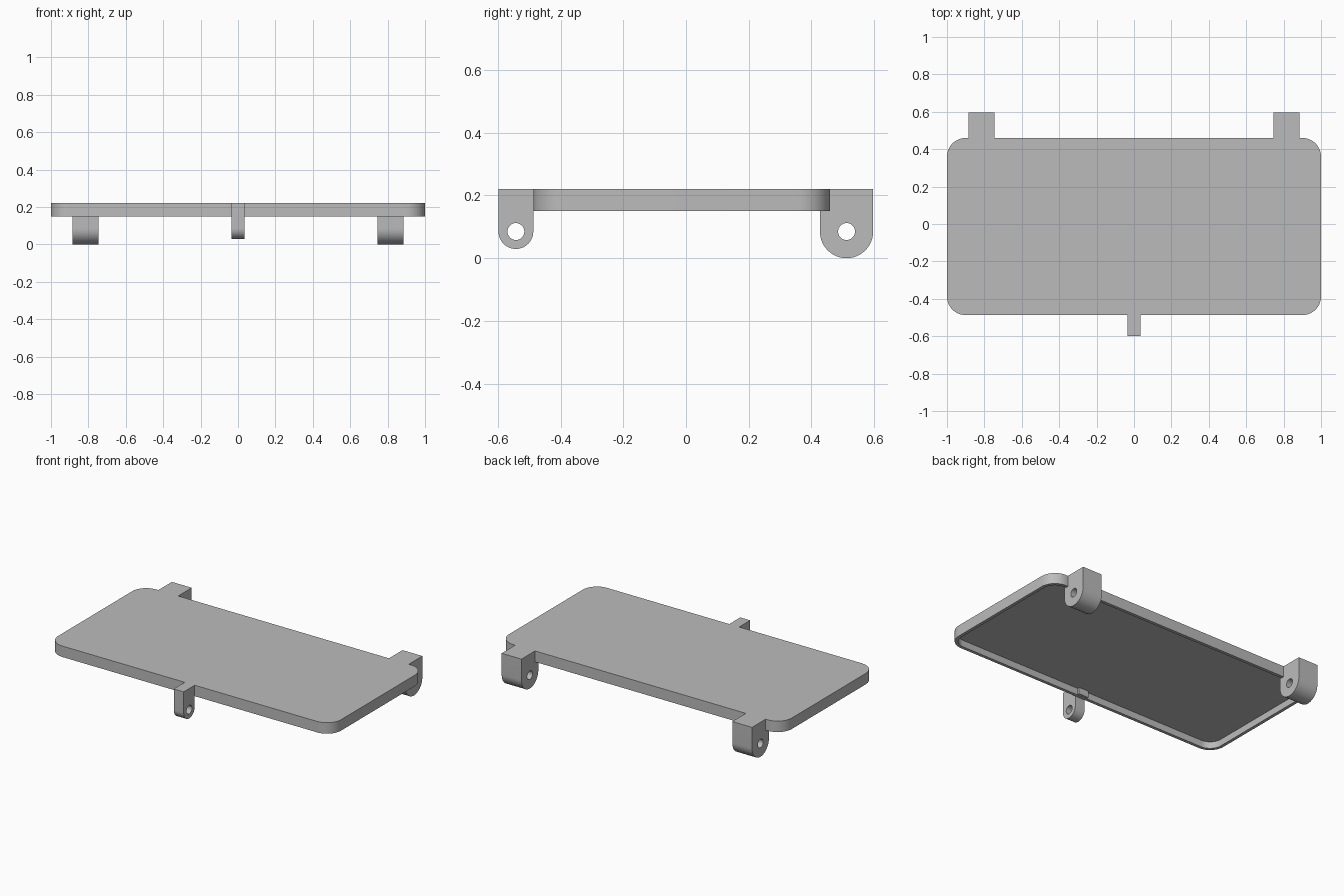
import bpy, bmesh
from math import sin, cos, pi

cube = bpy.data.objects.get("Cube")
if cube:
    bpy.data.objects.remove(cube, do_unlink=True)

grey = bpy.data.materials.new("plain grey")
grey.use_nodes = True
GREY = (0.5, 0.5, 0.5, 1)
grey.diffuse_color = GREY
grey.node_tree.nodes["Principled BSDF"].inputs["Base Color"].default_value = GREY

TOP, BOTTOM, CEILING = 0.22, 0.15, 0.193
FRONT, BACK = -0.487, 0.46
RIM = 0.02


def finish(name, bm):
    bmesh.ops.recalc_face_normals(bm, faces=bm.faces)
    mesh = bpy.data.meshes.new(name)
    bm.to_mesh(mesh)
    bm.free()
    mesh.materials.append(grey)
    obj = bpy.data.objects.new(name, mesh)
    bpy.context.collection.objects.link(obj)
    return obj


def smooth(obj):
    bpy.ops.object.select_all(action='DESELECT')
    obj.select_set(True)
    bpy.context.view_layer.objects.active = obj
    bpy.ops.object.shade_smooth_by_angle(angle=pi / 6)


def arc(cx, cy, r, start, end, steps):
    angles = [start + (end - start) * i / steps for i in range(steps + 1)]
    return [(cx + r * cos(a), cy + r * sin(a)) for a in angles]


def rounded_outline(inset):
    """Plate outline with rounded corners, moved inward by inset."""
    r, points = 0.1, []
    centres = [(1 - r, BACK - r), (r - 1, BACK - r),
               (r - 1, FRONT + r), (1 - r, FRONT + r)]
    for i, (cx, cy) in enumerate(centres):
        points += arc(cx, cy, r - inset, i * pi / 2, (i + 1) * pi / 2, 12)
    return points


# Shallow tray-like plate, open underneath
bm = bmesh.new()
rings = [[bm.verts.new((x, y, z)) for x, y in rounded_outline(inset)]
         for inset, z in ((0, TOP), (0, BOTTOM), (RIM, BOTTOM), (RIM, CEILING))]
for a, b in zip(rings, rings[1:]):
    for i in range(len(a)):
        j = (i + 1) % len(a)
        bm.faces.new((a[i], a[j], b[j], b[i]))
bm.faces.new(rings[0])
bm.faces.new(rings[-1])
smooth(finish("plate", bm))


def extrude_side(name, profile, x0, x1):
    """Extrude a (y, z) profile along x."""
    bm = bmesh.new()
    face = bm.faces.new([bm.verts.new((x0, y, z)) for y, z in profile])
    out = bmesh.ops.extrude_face_region(bm, geom=[face])
    verts = [v for v in out["geom"] if isinstance(v, bmesh.types.BMVert)]
    bmesh.ops.translate(bm, verts=verts, vec=(x1 - x0, 0, 0))
    return finish(name, bm)


def lug(name, x, half_width, y, r, upper):
    """Round-ended hinge lug with a pin hole through it."""
    z = 0.085
    body = extrude_side(name, upper + arc(y, z, r, pi, 2 * pi, 24),
                        x - half_width, x + half_width)
    cutter = extrude_side(name + "_hole_cutter", arc(y, z, 0.027, 0, 2 * pi, 32)[:-1],
                          x - half_width - 0.05, x + half_width + 0.05)
    mod = body.modifiers.new("pin hole", 'BOOLEAN')
    mod.operation, mod.solver, mod.object = 'DIFFERENCE', 'EXACT', cutter
    smooth(body)
    bpy.context.view_layer.objects.active = body
    bpy.ops.object.modifier_apply(modifier=mod.name)
    bpy.data.objects.remove(cutter, do_unlink=True)


# Pair of wide rear lugs, stepped under the plate edge
step = 0.205
rear_profile = [(0.597, TOP), (BACK, TOP), (BACK, step), (0.427, step)]
for side, name in ((1, "rear_lug_left"), (-1, "rear_lug_right")):
    lug(name, side * 0.815, 0.07, 0.512, 0.085, rear_profile)

# Narrow front lug
lug("front_lug", 0, 0.035, -0.5425, 0.0555, [(FRONT, TOP), (-0.598, TOP)])

# Small reinforcing block inside the front rim
inner = FRONT + RIM
extrude_side("front_rim_block", [(inner - 0.01, BOTTOM + 0.001), (inner + 0.015, BOTTOM + 0.001),
                                 (inner + 0.015, step), (inner - 0.01, step)], -0.035, 0.035)
